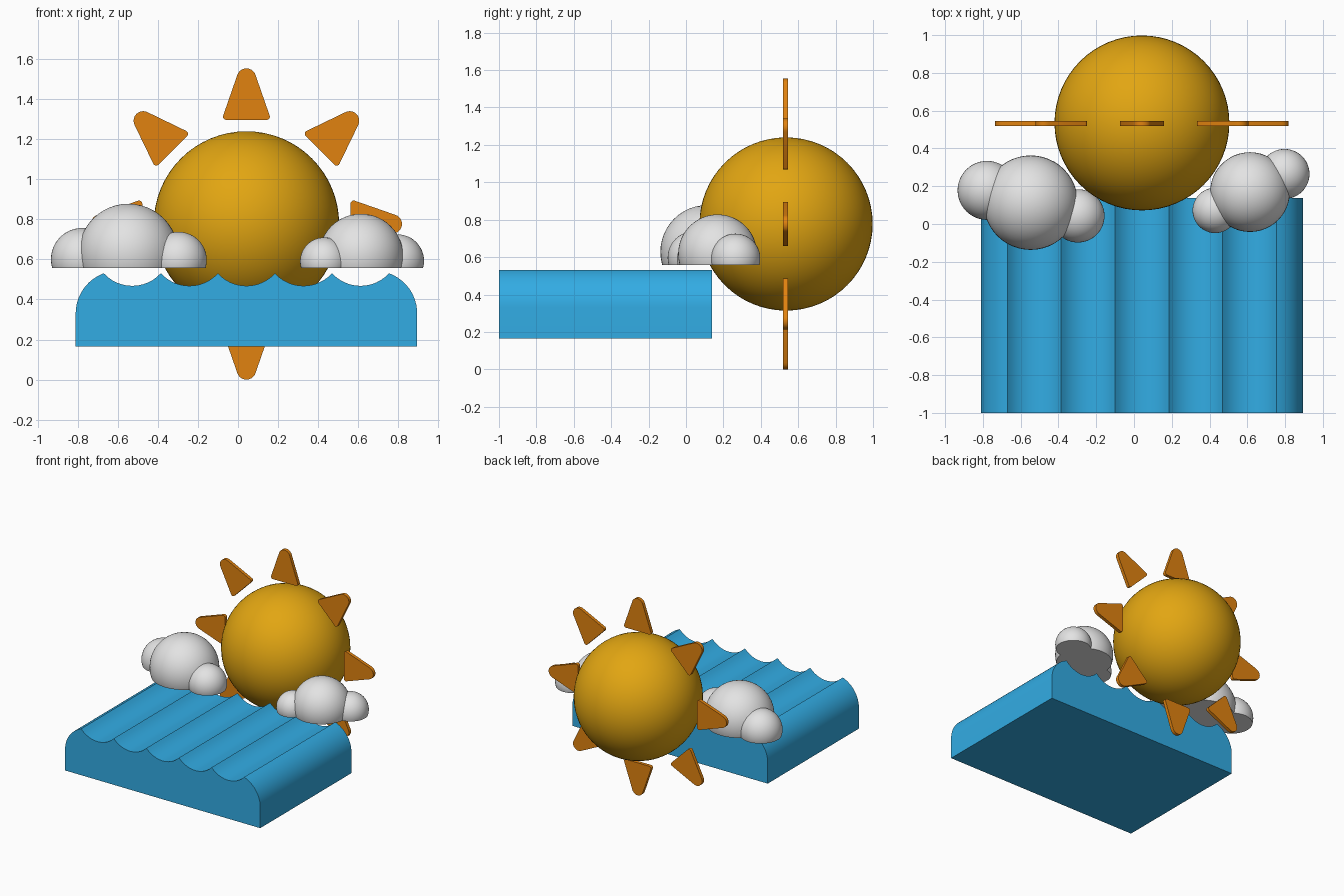
import bpy, bmesh, math
from mathutils import Matrix, Vector

if "Cube" in bpy.data.objects:
    bpy.data.objects.remove(bpy.data.objects["Cube"])


def material(name, rgb):
    m = bpy.data.materials.new(name)
    m.diffuse_color = (*rgb, 1)
    m.use_nodes = True
    m.node_tree.nodes["Principled BSDF"].inputs["Base Color"].default_value = m.diffuse_color
    return m


GOLD = material("golden yellow", (0.76, 0.38, 0.006))
ORANGE = material("orange", (0.75, 0.225, 0.005))
BLUE = material("sea blue", (0.032, 0.413, 0.775))
WHITE = material("cloud white", (0.77, 0.77, 0.77))


def finish(bm, name, mat, angle=30):
    bmesh.ops.recalc_face_normals(bm, faces=bm.faces)
    me = bpy.data.meshes.new(name)
    bm.to_mesh(me)
    bm.free()
    me.materials.append(mat)
    ob = bpy.data.objects.new(name, me)
    bpy.context.collection.objects.link(ob)
    bpy.ops.object.select_all(action='DESELECT')
    ob.select_set(True)
    bpy.context.view_layer.objects.active = ob
    bpy.ops.object.shade_smooth_by_angle(angle=math.radians(angle))
    return ob


def ball(name, loc, r, mat, seg=64):
    bm = bmesh.new()
    bmesh.ops.create_uvsphere(bm, u_segments=seg, v_segments=seg // 2, radius=r,
                              matrix=Matrix.Translation(loc))
    return finish(bm, name, mat)


# sun
CX, CY, CZ = 0.042, 0.535, 0.777
ball("sun", (CX, CY, CZ), 0.463, GOLD)


# sun rays: hull of three corner circles, thickened, eight around the sun
def ray(i):
    bm = bmesh.new()
    turn = Matrix.Translation((CX, 0.532, CZ)) @ Matrix.Rotation(i * math.pi / 4, 4, 'Y')
    for x, z, r in ((0, 0.729, 0.048), (-0.101, 0.536, 0.016), (0.101, 0.536, 0.016)):
        for k in range(24):
            a = k * math.tau / 24
            for y in (-0.013, 0.013):
                bm.verts.new(turn @ Vector((x + r * math.cos(a), y, z + r * math.sin(a))))
    res = bmesh.ops.convex_hull(bm, input=bm.verts)
    bmesh.ops.delete(bm, geom=[v for v in bm.verts if not v.link_faces], context='VERTS')
    bmesh.ops.dissolve_limit(bm, angle_limit=0.01, verts=bm.verts, edges=bm.edges)
    finish(bm, f"sun_ray_{i + 1}", ORANGE)


for i in range(8):
    ray(i)

# sea block: rounded shoulders with five scooped waves between six crests
BOTTOM, CREST, TROUGH, PITCH = 0.165, 0.531, 0.468, 0.285
HALF, N = 0.8525, 12
shoulder_r, shoulder_z = 0.212, 0.331
end = math.atan2(CREST - shoulder_z, PITCH * 2.5 - (HALF - shoulder_r))
right = [(HALF - shoulder_r + shoulder_r * math.cos(end * k / N),
          shoulder_z + shoulder_r * math.sin(end * k / N)) for k in range(N)]
depth = CREST - TROUGH
R = ((PITCH / 2) ** 2 + depth ** 2) / (2 * depth)
half_angle = math.asin(PITCH / 2 / R)
waves = []
for w in range(5):
    for k in range(N):
        a = half_angle * (1 - 2 * k / N)
        waves.append((PITCH * (2 - w) + R * math.sin(a), TROUGH + R - R * math.cos(a)))
waves.append((-PITCH * 2.5, CREST))
profile = [(HALF, BOTTOM)] + right + waves + [(-x, z) for x, z in reversed(right)] + [(-HALF, BOTTOM)]
bm = bmesh.new()
face = bm.faces.new([bm.verts.new((CX + x, -1, z)) for x, z in profile])
ext = bmesh.ops.extrude_face_region(bm, geom=[face])
bmesh.ops.translate(bm, vec=(0, 1.138, 0),
                    verts=[g for g in ext["geom"] if isinstance(g, bmesh.types.BMVert)])
finish(bm, "sea_block", BLUE)


# clouds: three merged balls sliced flat underneath
def cloud(name, puffs):
    base = 0.557
    balls = [ball(name, (x, y, base + h - r), r, WHITE, 48) for x, y, r, h in puffs]
    main = balls[0]
    for other in balls[1:]:
        mod = main.modifiers.new("merge", 'BOOLEAN')
        mod.operation, mod.solver, mod.object = 'UNION', 'EXACT', other
    bm = bmesh.new()
    bm.from_object(main, bpy.context.evaluated_depsgraph_get())
    for b in balls:
        bpy.data.objects.remove(b)
    cut = bmesh.ops.bisect_plane(bm, geom=bm.verts[:] + bm.edges[:] + bm.faces[:],
                                 plane_co=(0, 0, base), plane_no=(0, 0, 1), clear_inner=True)
    edges = [g for g in cut["geom_cut"] if isinstance(g, bmesh.types.BMEdge)]
    bmesh.ops.holes_fill(bm, edges=edges, sides=0)
    finish(bm, name, WHITE, 25)


cloud("left_cloud", [(-0.547, 0.113, 0.25, 0.321), (-0.778, 0.178, 0.156, 0.200),
                     (-0.297, 0.043, 0.141, 0.181)])
cloud("right_cloud", [(0.614, 0.169, 0.211, 0.271), (0.797, 0.265, 0.132, 0.168),
                      (0.430, 0.072, 0.120, 0.153)])
